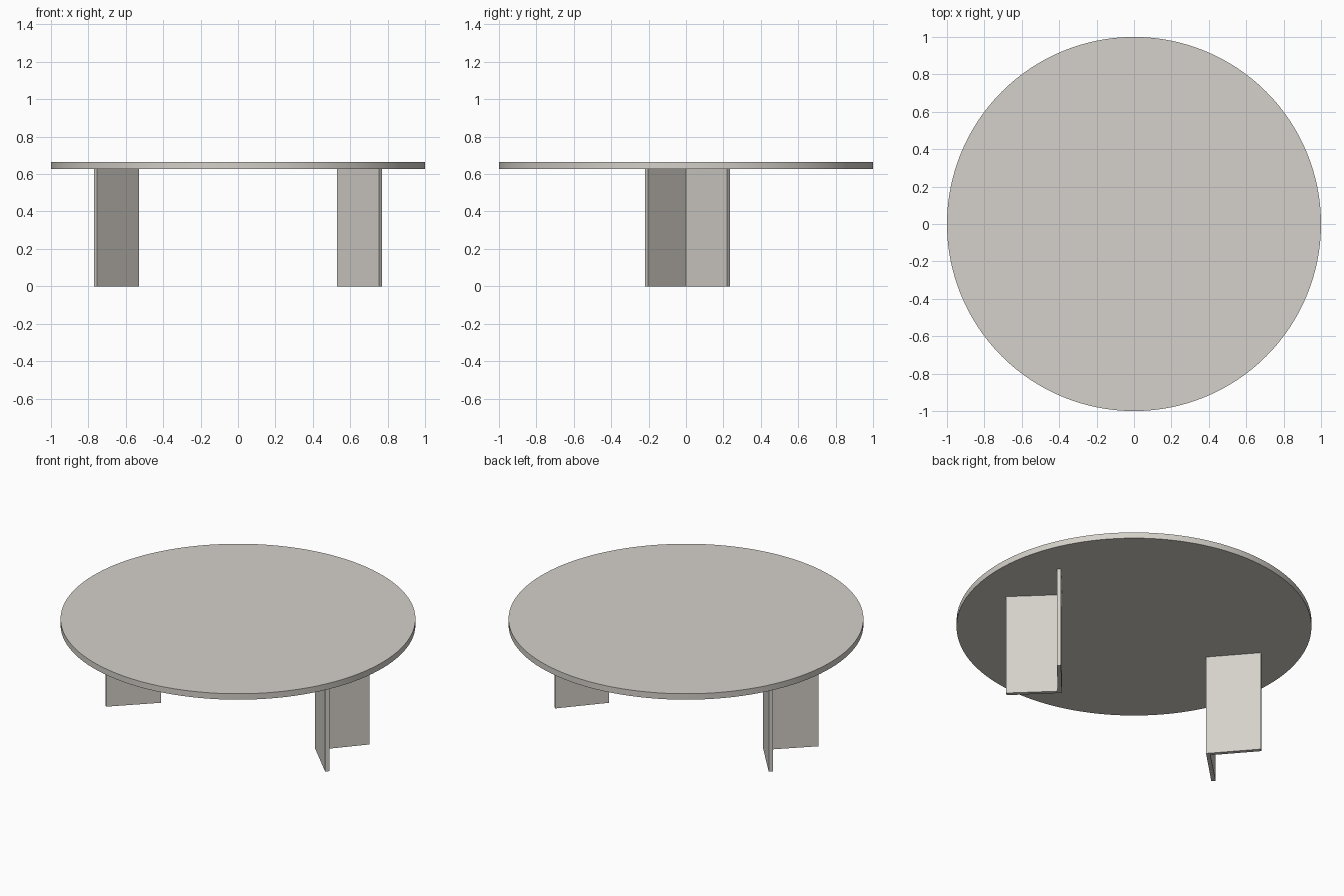
import bpy, bmesh

if "Cube" in bpy.data.objects:
    bpy.data.objects.remove(bpy.data.objects["Cube"])

TOP_Z, UNDER_Z = 0.664, 0.627

# Single warm pale grey for the whole table
mat = bpy.data.materials.new("warm pale grey")
mat.diffuse_color = (0.66, 0.63, 0.585, 1.0)
mat.use_nodes = True
mat.node_tree.nodes["Principled BSDF"].inputs["Base Color"].default_value = mat.diffuse_color

# Round tabletop
bpy.ops.mesh.primitive_cylinder_add(vertices=128, radius=1.0, depth=TOP_Z - UNDER_Z,
                                    location=(0, 0, (TOP_Z + UNDER_Z) / 2))
top = bpy.context.object
top.name = "tabletop"
top.data.materials.append(mat)
bpy.ops.object.shade_smooth_by_angle()

# V-shaped panel leg seen in plan, opening outwards
PROFILE = [(0.53, 0.0), (0.753, -0.22), (0.771, -0.203),
           (0.561, 0.0), (0.752, 0.22), (0.735, 0.236)]


def make_leg(name, side):
    bm = bmesh.new()
    base = bm.faces.new([bm.verts.new((side * x, y, 0)) for x, y in PROFILE])
    ext = bmesh.ops.extrude_face_region(bm, geom=[base], use_keep_orig=True)
    verts = [v for v in ext["geom"] if isinstance(v, bmesh.types.BMVert)]
    bmesh.ops.translate(bm, verts=verts, vec=(0, 0, UNDER_Z))
    bmesh.ops.recalc_face_normals(bm, faces=bm.faces)
    mesh = bpy.data.meshes.new(name)
    bm.to_mesh(mesh)
    bm.free()
    mesh.materials.append(mat)
    bpy.context.collection.objects.link(bpy.data.objects.new(name, mesh))


# Mirrored pair of legs
make_leg("right_leg", 1)
make_leg("left_leg", -1)
